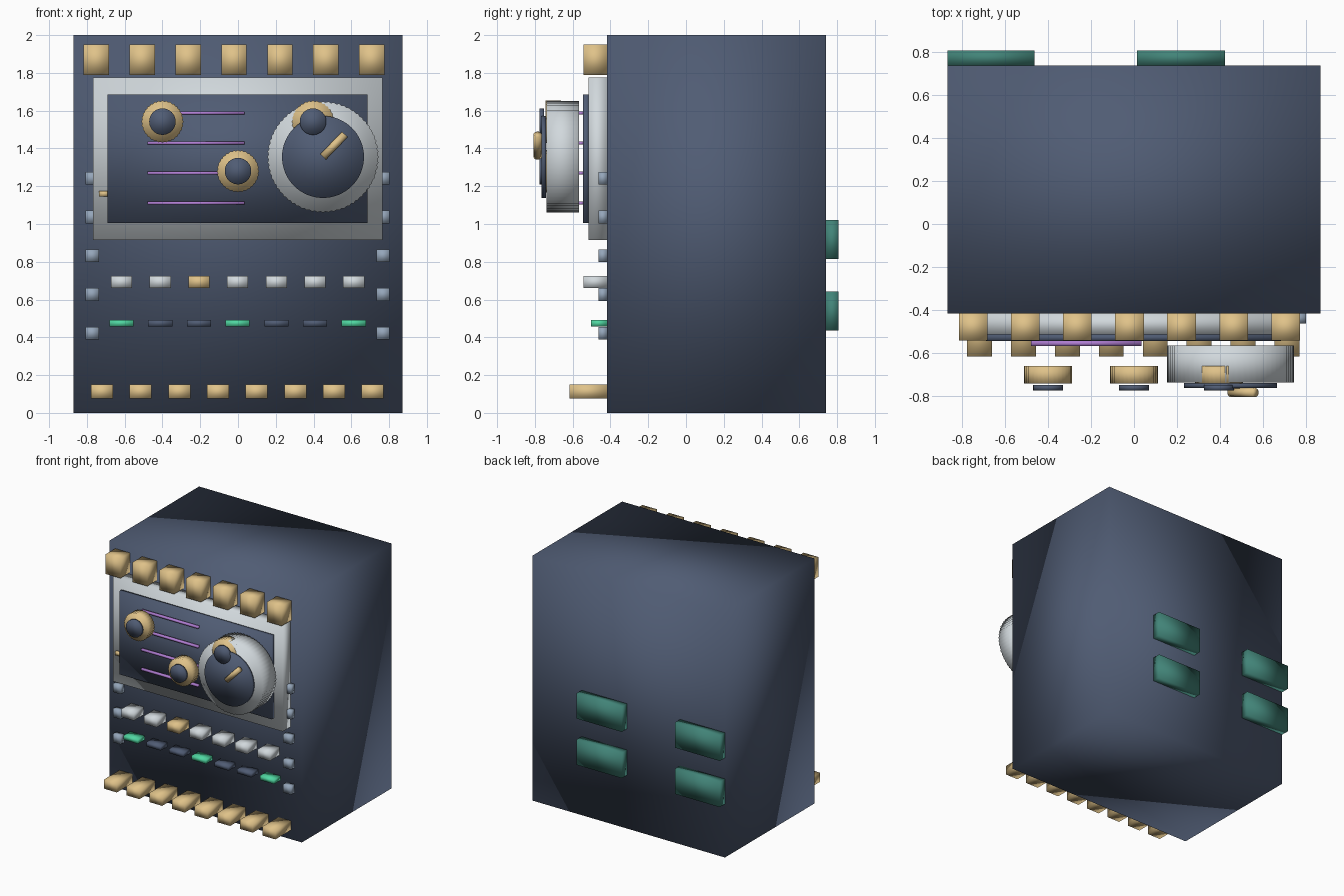
import bpy, bmesh, math
from mathutils import Matrix

cube = bpy.data.objects.get("Cube")
if cube:
    bpy.data.objects.remove(cube, do_unlink=True)


def material(name, rgb):
    m = bpy.data.materials.new(name)
    m.use_nodes = True
    colour = (*rgb, 1)
    m.diffuse_color = colour
    m.node_tree.nodes["Principled BSDF"].inputs["Base Color"].default_value = colour
    return m


slate = material("slate_blue", (0.08, 0.107, 0.174))
gold = material("brass", (0.74, 0.54, 0.25))
silver = material("silver", (0.64, 0.69, 0.72))
steel = material("steel_blue", (0.30, 0.38, 0.49))
teal = material("teal", (0.054, 0.23, 0.188))
mint = material("mint_green", (0.08, 0.68, 0.36))
purple = material("purple", (0.43, 0.205, 0.645))

FRONT = -0.418
BACK = 0.74


def finish(name, bm, mat):
    for f in bm.faces:
        f.smooth = True
    mesh = bpy.data.meshes.new(name)
    bm.to_mesh(mesh)
    bm.free()
    mesh.materials.append(mat)
    ob = bpy.data.objects.new(name, mesh)
    bpy.context.collection.objects.link(ob)
    return ob


def box(name, x, y, z, mat):
    """Soft-shaded box from (low, high) pairs along each axis."""
    bm = bmesh.new()
    bmesh.ops.create_cube(bm, size=1)
    for v in bm.verts:
        for i, (lo, hi) in enumerate((x, y, z)):
            v.co[i] = lo if v.co[i] < 0 else hi
    return finish(name, bm, mat)


def span(centre, width):
    return (centre - width / 2, centre + width / 2)


def disc(name, x, z, radius, y, mat, sides=48, tooth=0):
    """Cylinder facing the front; tooth gives it a knurled rim."""
    bm = bmesh.new()
    bmesh.ops.create_cone(bm, cap_ends=True, segments=sides, radius1=radius,
                          radius2=radius, depth=y[1] - y[0])
    for v in bm.verts:
        step = round(math.atan2(v.co.y, v.co.x) / math.tau * sides)
        if step % 2:
            v.co.xy *= 1 - tooth / radius
    bm.transform(Matrix.Translation((x, sum(y) / 2, z)) @ Matrix.Rotation(math.pi / 2, 4, 'X'))
    return finish(name, bm, mat)


def key_row(name, count, first, step, width, z, front, mats):
    for i in range(count):
        box(f"{name}_{i + 1}", span(first + i * step, width), (front, FRONT), z, mats[i])


# Cabinet and display
box("cabinet", (-0.87, 0.87), (FRONT, BACK), (0, 2), slate)
box("display_frame", (-0.768, 0.765), (-0.515, FRONT), (0.915, 1.775), silver)
box("display_panel", (-0.69, 0.686), (-0.545, -0.515), (1.005, 1.685), slate)
box("frame_tab", (-0.735, -0.68), (-0.535, -0.51), (1.145, 1.175), gold)
for i in range(4):
    box(f"display_line_{i + 1}", (-0.48, 0.035), (-0.568, -0.545),
        span(1.587 - i * 0.159, 0.016), purple)

# Rows of keys on the front
key_row("top_key", 7, -0.75, 0.243, 0.134, (1.79, 1.95), -0.543, [gold] * 7)
key_row("middle_key", 7, -0.617, 0.205, 0.112, (0.66, 0.725), -0.543,
        [gold if i == 2 else silver for i in range(7)])
key_row("indicator", 7, -0.617, 0.205, 0.128, (0.457, 0.492), -0.503,
        [slate if i % 3 else mint for i in range(7)])
key_row("bottom_key", 8, -0.72, 0.2047, 0.116, (0.075, 0.15), -0.618, [gold] * 8)

# Columns of pegs at both sides
for side, x in (("right", -0.772), ("left", 0.768)):
    for i in range(5):
        box(f"{side}_peg_{i + 1}", span(x, 0.07), (-0.463, FRONT),
            span(0.422 + i * 0.205, 0.068), steel)

# Large dial with its face and pointer
disc("dial", 0.45, 1.355, 0.295, (-0.738, -0.567), silver, 128, 0.006)
disc("dial_face", 0.45, 1.355, 0.217, (-0.765, -0.741), slate, 64)
bm = bmesh.new()
bmesh.ops.create_cone(bm, cap_ends=True, segments=16, radius1=0.021,
                      radius2=0.021, depth=0.166)
bm.transform(Matrix.Translation((0.508, -0.786, 1.415))
             @ Matrix.Rotation(math.radians(44), 4, 'Y'))
finish("dial_pointer", bm, gold)

# Three small knobs with caps
for i, (x, z) in enumerate(((-0.4, 1.542), (0, 1.28), (0.397, 1.542))):
    disc(f"knob_{i + 1}", x, z, 0.112, (-0.743, -0.662), gold, 64, 0.005)
    disc(f"knob_cap_{i + 1}", x, z, 0.07, (-0.776, -0.751), slate)

# Connector blocks on the back
for column, x in (("right", (-0.87, -0.465)), ("left", (0.015, 0.425))):
    for row, z in (("upper", (0.815, 1.02)), ("lower", (0.437, 0.642))):
        box(f"{column}_{row}_connector", x, (BACK, 0.808), z, teal)
